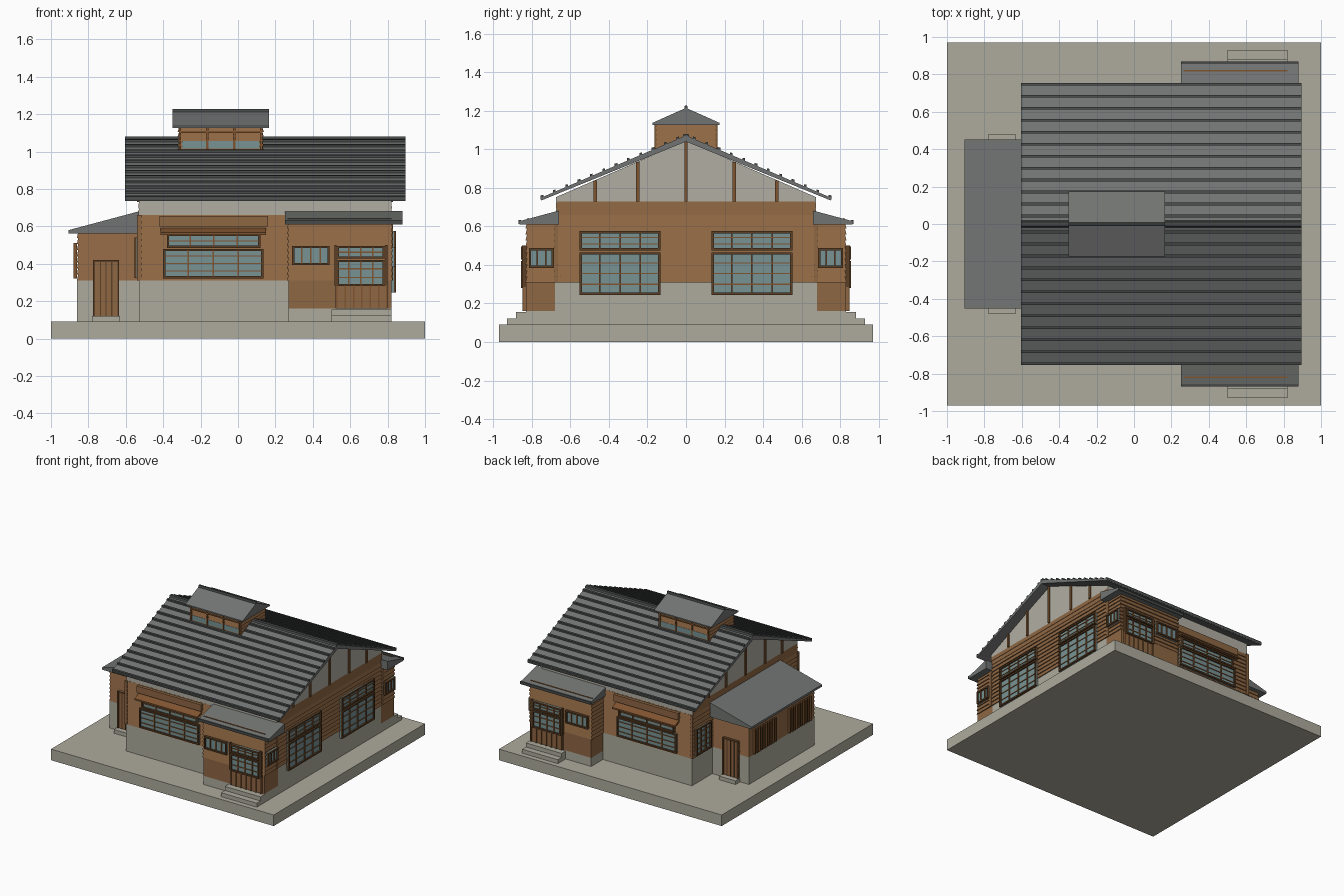
import bpy, bmesh

if "Cube" in bpy.data.objects:
    bpy.data.objects.remove(bpy.data.objects["Cube"])


def material(name, rgb):
    m = bpy.data.materials.new(name)
    lin = [((c / 255 + 0.055) / 1.055) ** 2.4 for c in rgb]
    m.diffuse_color = (*lin, 1)
    m.use_nodes = True
    m.node_tree.nodes["Principled BSDF"].inputs["Base Color"].default_value = m.diffuse_color
    return m


CONCRETE = material("concrete", (174, 171, 157))
PLASTER = material("plaster", (176, 174, 162))
WOOD = material("wood", (143, 103, 67))
TRIM = material("trim_wood", (128, 85, 48))
FRAME = material("dark_frame", (92, 64, 38))
GLASS = material("glass", (120, 146, 148))
ROOF = material("roof_sheet", (113, 116, 114))
RIB = material("roof_rib", (72, 74, 74))


def finish(name, bm, mat):
    bmesh.ops.recalc_face_normals(bm, faces=bm.faces)
    me = bpy.data.meshes.new(name)
    bm.to_mesh(me)
    bm.free()
    me.materials.append(mat)
    ob = bpy.data.objects.new(name, me)
    bpy.context.collection.objects.link(ob)
    return ob


def add_loft(bm, bottom, top):
    """Closed solid between two matching outlines."""
    a = [bm.verts.new(p) for p in bottom]
    b = [bm.verts.new(p) for p in top]
    n = len(a)
    bm.faces.new(a[::-1])
    bm.faces.new(b)
    for i in range(n):
        bm.faces.new((a[i], a[(i + 1) % n], b[(i + 1) % n], b[i]))


def rect(x0, x1, y0, y1, z):
    return [(x0, y0, z), (x1, y0, z), (x1, y1, z), (x0, y1, z)]


def boxes(name, mat, *items):
    bm = bmesh.new()
    for x0, x1, y0, y1, z0, z1 in items:
        add_loft(bm, rect(x0, x1, y0, y1, z0), rect(x0, x1, y0, y1, z1))
    return finish(name, bm, mat)


def prism_x(name, mat, x0, x1, *outlines):
    """Extrude (y, z) outlines along x."""
    bm = bmesh.new()
    for o in outlines:
        add_loft(bm, [(x0, y, z) for y, z in o], [(x1, y, z) for y, z in o])
    return finish(name, bm, mat)


def siding(name, x0, x1, y0, y1, z0, z1, n, lap=0.008):
    """Stack of lapped board courses around a block."""
    bm = bmesh.new()
    h = (z1 - z0) / n
    for i in range(n):
        z = z0 + i * h
        add_loft(bm, rect(x0 - lap, x1 + lap, y0 - lap, y1 + lap, z), rect(x0, x1, y0, y1, z + h))
    return finish(name, bm, WOOD)


def on_wall(side, p, u0, u1, d0, d1, z0, z1):
    """Box on a wall: u along the wall, d outward from plane at distance p."""
    if side == "front":
        return (u0, u1, -p - d1, -p - d0, z0, z1)
    if side == "back":
        return (u0, u1, p + d0, p + d1, z0, z1)
    if side == "right":
        return (p + d0, p + d1, u0, u1, z0, z1)
    return (-p - d1, -p - d0, u0, u1, z0, z1)


def window(name, side, p, u0, u1, z0, z1, cols, rows, f=0.012):
    def w(*a):
        return on_wall(side, p, *a)
    boxes(name + "_glass", GLASS, w(u0, u1, -0.01, 0.010, z0, z1))
    boxes(name + "_frame", FRAME,
          w(u0, u1, -0.01, 0.022, z0, z0 + f), w(u0, u1, -0.01, 0.022, z1 - f, z1),
          w(u0, u0 + f, -0.01, 0.022, z0 + f, z1 - f), w(u1 - f, u1, -0.01, 0.022, z0 + f, z1 - f))
    bars = [u0 + (u1 - u0) * i / cols for i in range(1, cols)]
    if bars:
        boxes(name + "_uprights", TRIM, *[w(u - .004, u + .004, 0, .018, z0 + f, z1 - f) for u in bars])
    rails = [z0 + (z1 - z0) * i / rows for i in range(1, rows)]
    if rails:
        boxes(name + "_rails", TRIM, *[w(u0 + f, u1 - f, 0, .015, z - .003, z + .003) for z in rails])


# Ground slab and main walls
boxes("ground_slab", CONCRETE, (-1, 1, -.97, .97, 0, .09))
boxes("main_plinth", CONCRETE, (-.53, .82, -.68, .68, .09, .31))
siding("main_siding", -.53, .82, -.675, .675, .31, .66, 11)
siding("gable_base_siding", -.53, .82, -.67, .67, .66, .73, 2, 0.003)
prism_x("gable_plaster", PLASTER, -.53, .82,
        [(-.674, .66), (.674, .66), (.674, .752), (0, 1.045), (-.674, .752)])

# Gable posts
posts = []
for y in (-.47, -.25, 0, .25, .47):
    top = 1.045 - abs(y) * .44
    posts += [(x, x + .012, y - .009, y + .009, .73, top) for x in (-.54, .818)]
boxes("gable_posts", TRIM, *posts)

# Main roof with ribs along its length
SLOPE = 0.43
prism_x("main_roof", ROOF, -.605, .895,
        [(-.75, .735), (0, 1.04), (.75, .735), (.755, .748), (0, 1.072), (-.755, .748)])
ribs = []
for i in range(12):
    y = .043 + .064 * i
    for s in (-1, 1):
        z = 1.072 - SLOPE * y
        ribs.append([(s * (y - .007), z - .006), (s * (y + .007), z - .012),
                     (s * (y + .007), z + .010), (s * (y - .007), z + .013)])
prism_x("roof_ribs", RIB, -.605, .895, *ribs)
prism_x("roof_ridge", RIB, -.605, .895, [(-.02, 1.058), (.02, 1.058), (.012, 1.08), (-.012, 1.08)])

# Roof vent house
siding("vent_siding", -.315, .13, -.15, .15, .98, 1.13, 6)
prism_x("vent_roof", ROOF, -.35, .165,
        [(-.175, 1.127), (.175, 1.127), (.175, 1.137), (0, 1.215), (-.175, 1.137)])
prism_x("vent_ridge", RIB, -.35, .165, [(-.01, 1.207), (.01, 1.207), (.006, 1.228), (-.006, 1.228)])
for side in ("front", "back"):
    boxes("vent_glass_" + side, GLASS, on_wall(side, .15, -.30, .115, 0, .010, 1.015, 1.055))
    boxes("vent_posts_" + side, TRIM,
          *[on_wall(side, .15, u - .006, u + .006, 0, .014, .99, 1.13) for u in (-.31, -.165, -.02, .124)],
          on_wall(side, .15, -.315, .13, 0, .013, 1.10, 1.11))

# Front and back: porch, steps, long window and awning
for side, s in (("front", -1), ("back", 1)):
    def w(*a):
        return on_wall(side, 0, *a)
    lo, hi = sorted((s * .66, s * .825))
    boxes("porch_base_" + side, CONCRETE, w(.27, .82, .66, .83, .09, .16))
    boxes("porch_wall_" + side, WOOD, w(.27, .82, .66, .83, .16, .31))
    siding("porch_siding_" + side, .27, .82, lo, hi, .31, .62, 10)
    boxes("porch_steps_" + side, CONCRETE, w(.50, .82, .82, .93, .09, .122), w(.50, .82, .82, .882, .122, .155))
    prism_x("porch_roof_" + side, ROOF, .25, .88,
            [(s * .66, .61), (s * .865, .61), (s * .865, .627), (s * .66, .682)])
    prism_x("porch_roof_trim_" + side, TRIM, .265, .82,
            [(s * .816, .63), (s * .823, .63), (s * .823, .643), (s * .816, .643)])
    boxes("porch_roof_rib_" + side, RIB, w(.25, .88, .855, .87, .612, .634))

    # Entrance door
    boxes("door_planks_" + side, WOOD, w(.52, .80, .82, .842, .16, .285))
    boxes("door_battens_" + side, TRIM,
          *[w(.525 + .0445 * i, .533 + .0445 * i, .84, .849, .16, .285) for i in range(7)])
    boxes("door_posts_" + side, FRAME, w(.515, .527, .82, .85, .285, .50), w(.785, .80, .82, .85, .285, .50))
    window("door_glass_" + side, side, .835, .527, .785, .28, .42, 4, 3)
    window("door_transom_" + side, side, .835, .527, .785, .428, .495, 4, 2)
    window("porch_window_" + side, side, .83, .29, .49, .392, .495, 4, 1)

    # Long window and awning
    window("long_window_" + side, side, .678, -.40, .135, .322, .48, 4, 4)
    window("long_transom_" + side, side, .678, -.38, .12, .485, .56, 4, 2)
    prism_x("awning_" + side, TRIM, -.415, .15,
            [(s * .67, .575), (s * .735, .555), (s * .735, .567), (s * .67, .595)])
    boxes("shutter_box_" + side, WOOD, w(-.42, .16, .66, .70, .60, .655))

    # Porch end windows and narrow windows beside the annex
    a, b = sorted((s * .685, s * .815))
    window("porch_end_window_" + side, "right", .823, a, b, .385, .488, 3, 1)
    a, b = sorted((s * .46, s * .65))
    window("rear_window_" + side, "left", .532, a, b, .325, .54, 3, 5)

    # Large gable-end windows
    a, b = sorted((s * .132, s * .552))
    window("gable_window_" + side, "right", .823, a, b, .245, .465, 4, 4)
    window("gable_transom_" + side, "right", .823, a, b, .475, .575, 4, 3)

    # Annex side door and step
    boxes("annex_step_" + side, CONCRETE, w(-.78, -.63, .41, .478, .09, .12))
    boxes("annex_door_" + side, WOOD, w(-.775, -.635, .41, .434, .12, .42))
    boxes("annex_door_trim_" + side, FRAME,
          *[w(u - .005, u + .005, .41, .442, .12, .42) for u in (-.77, -.64)],
          *[w(u - .003, u + .003, .43, .439, .12, .41) for u in (-.735, -.705, -.675)],
          w(-.775, -.635, .41, .442, .41, .42))

    # Annex slatted vents
    a, b = sorted((s * .09, s * .36))
    boxes("annex_vent_panel_" + side, FRAME, on_wall("left", .86, a, b, 0, .01, .32, .51))
    boxes("annex_vent_slats_" + side, TRIM,
          *[on_wall("left", .86, a + .03 * i - .001, a + .03 * i + .010, 0, .02, .32, .51) for i in range(10)])

# Side annex
boxes("annex_plinth", CONCRETE, (-.86, -.52, -.42, .42, .09, .31))
siding("annex_siding", -.855, -.52, -.415, .415, .31, .57, 8, 0.006)
bm = bmesh.new()
outline = [(-.905, .563), (-.53, .563), (-.53, .68), (-.905, .58)]
add_loft(bm, [(x, -.453, z) for x, z in outline], [(x, .453, z) for x, z in outline])
finish("annex_roof", bm, ROOF)

# Corner posts of the main block
boxes("corner_posts", WOOD, *[(x - .011, x + .011, y - .011, y + .011, .31, .66)
                              for x in (-.528, .818) for y in (-.675, .675)])
